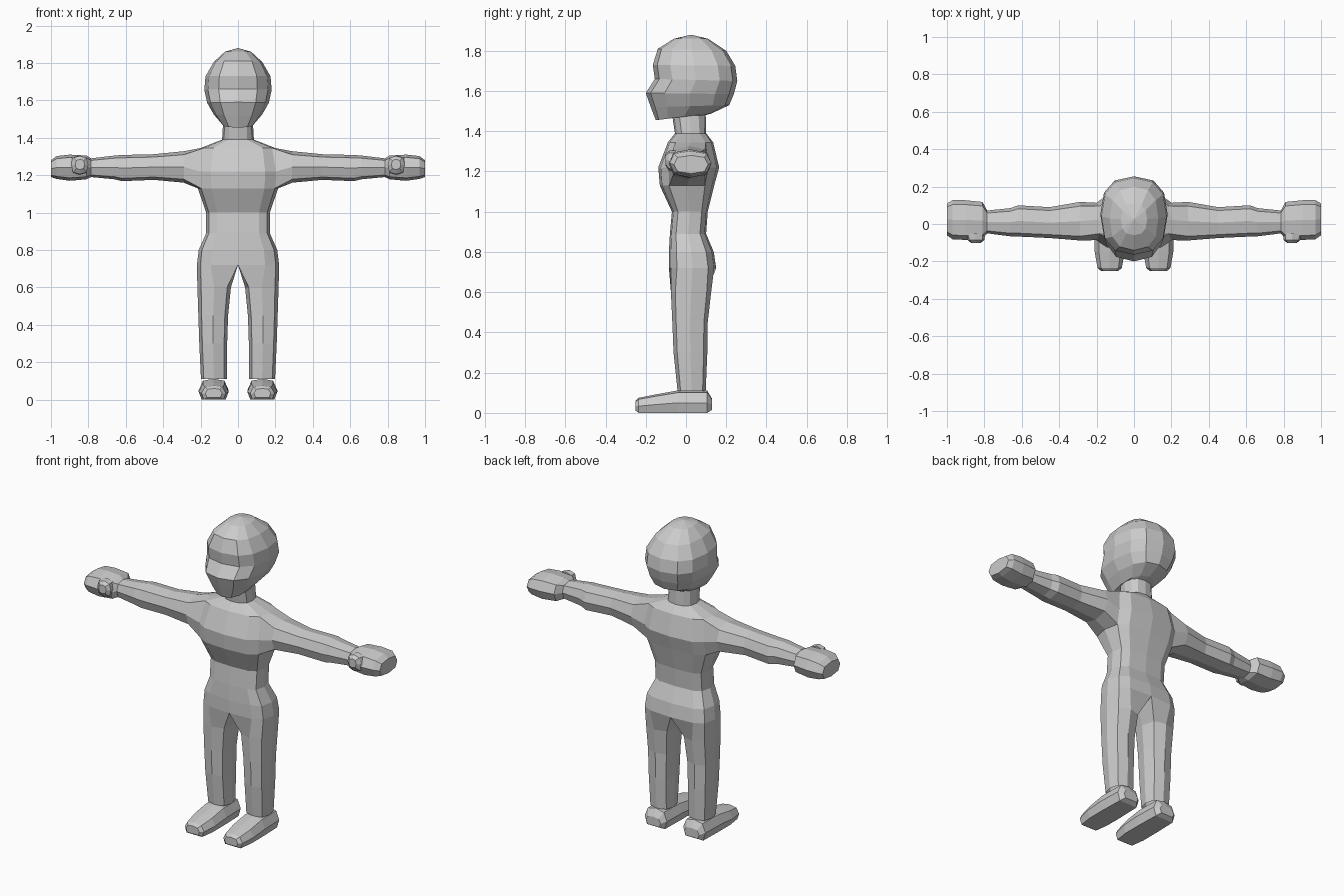
import bpy, bmesh, math

if "Cube" in bpy.data.objects:
    bpy.data.objects.remove(bpy.data.objects["Cube"])

grey = bpy.data.materials.new("light grey")
grey.diffuse_color = (0.6, 0.6, 0.6, 1)
grey.use_nodes = True
grey.node_tree.nodes["Principled BSDF"].inputs["Base Color"].default_value = grey.diffuse_color

# Eight-sided cross-sections, as (u, v) in -1..1
K = 0.78
SQUARE = [(-K, -K), (0, -1), (K, -K), (1, 0), (K, K), (0, 1), (-K, K), (-1, 0)]
SOLE = [(-.8, -1), (0, -1), (.8, -1), (1, -.1), (.72, .8), (0, 1), (-.72, .8), (-1, -.1)]


def section(axis, pos, u0, u1, v0, v1, profile=SQUARE):
    """Cross-section at pos along an axis, fitted into the given bounds."""
    pts = []
    for u, v in profile:
        c = [(u0 + u1) / 2 + u * (u1 - u0) / 2, (v0 + v1) / 2 + v * (v1 - v0) / 2]
        c.insert(axis, pos)
        pts.append(tuple(c))
    return pts


def half_ring(w, yf, yb, zf, zb=None, e=0.6):
    """Right half of a rounded ring, from front centre to back centre."""
    zb = zf if zb is None else zb
    pts = []
    for k in range(7):
        c, s = math.cos(math.pi * k / 6), math.sin(math.pi * k / 6)
        t = (1 - math.copysign(abs(c) ** e, c)) / 2 if k != 3 else 0.5
        x = w * s ** e if 0 < k < 6 else 0
        pts.append((x, yf + (yb - yf) * t, zf + (zb - zf) * t))
    return pts


def add_verts(bm, pts):
    return [bm.verts.new(p) for p in pts]


def bridge(bm, a, b, closed=True):
    n = len(a)
    for i in range(n if closed else n - 1):
        j = (i + 1) % n
        bm.faces.new((a[i], a[j], b[j], b[i]))


def extend(bm, ring, sections):
    """Continue a closed ring through further sections; return the last."""
    for pts in sections:
        nxt = add_verts(bm, pts)
        bridge(bm, ring, nxt)
        ring = nxt
    return ring


def finish(bm, name):
    """Turn the right half into a mirrored, flat-shaded object."""
    bmesh.ops.remove_doubles(bm, verts=bm.verts, dist=1e-4)
    bmesh.ops.recalc_face_normals(bm, faces=bm.faces)
    me = bpy.data.meshes.new(name)
    bm.to_mesh(me)
    bm.free()
    me.materials.append(grey)
    ob = bpy.data.objects.new(name, me)
    bpy.context.collection.objects.link(ob)
    mod = ob.modifiers.new("mirror", "MIRROR")
    mod.use_clip = True
    return ob


def loft(name, sections, cap_start=True):
    bm = bmesh.new()
    first = add_verts(bm, sections[0])
    last = extend(bm, first, sections[1:])
    if cap_start:
        bm.faces.new(first)
    bm.faces.new(last)
    return finish(bm, name)


SHOULDER = (.20, -.09, .135, 1.345)
WRIST = section(0, .785, -.05, .072, 1.19, 1.29)

# Torso with arms and legs growing out of it
bm = bmesh.new()
rows = [add_verts(bm, half_ring(*r)) for r in (
    (.22, -.085, .15, .72), (.21, -.085, .138, .80), (.17, -.08, .10, .89),
    (.17, -.07, .108, 1.0), (.215, -.13, .14, 1.13), (.22, -.138, .165, 1.22),
    SHOULDER)]
for i in range(6):
    for k in range(6):
        if not (i >= 4 and k in (2, 3)):          # opening for the arm
            bm.faces.new((rows[i][k], rows[i][k + 1], rows[i + 1][k + 1], rows[i + 1][k]))
lo, mid, hi = rows[4:]
extend(bm, [lo[2], lo[3], lo[4], mid[4], hi[4], hi[3], hi[2], mid[2]], [
    section(0, .29, -.088, .118, 1.16, 1.328),
    section(0, .45, -.075, .09, 1.175, 1.312),
    section(0, .62, -.067, .10, 1.168, 1.308),
    section(0, .66, -.066, .085, 1.178, 1.305), WRIST])
crotch = bm.verts.new((0, .03, .72))
extend(bm, rows[0] + [crotch], [
    section(2, .60, .038, .217, -.075, .125),
    section(2, .45, .053, .212, -.068, .108),
    section(2, .30, .058, .207, -.062, .106),
    section(2, .11, .06, .198, -.042, .098)])
finish(bm, "torso_arms_and_legs")

# Neck and head
bm = bmesh.new()
rows = [half_ring(*SHOULDER)]
rows += [half_ring(*r, e=.8) for r in (
    (.085, -.055, .10, 1.39, 1.39), (.08, -.068, .098, 1.475, 1.48),
    (.085, -.15, .13, 1.455, 1.49), (.13, -.175, .215, 1.52, 1.53),
    (.165, -.2, .238, 1.59, 1.585), (.18, -.155, .255, 1.66, 1.65),
    (.174, -.165, .245, 1.73, 1.725), (.13, -.14, .2, 1.81, 1.80),
    (.07, -.06, .11, 1.86, 1.86), (0, .025, .025, 1.88, 1.88))]
rows = [add_verts(bm, r) for r in rows]
for a, b in zip(rows, rows[1:]):
    bridge(bm, a, b, closed=False)
finish(bm, "neck_and_head")

# Mitten hands and thumbs
loft("hands", [WRIST,
               section(0, .81, -.08, .118, 1.178, 1.305),
               section(0, .90, -.085, .127, 1.17, 1.31),
               section(0, .97, -.082, .127, 1.18, 1.302),
               section(0, 1.0, -.06, .11, 1.19, 1.28)], cap_start=False)
loft("thumbs", [section(1, -.05, .80, .90, 1.20, 1.305),
                section(1, -.085, .80, .89, 1.205, 1.303),
                section(1, -.102, .82, .87, 1.23, 1.285)])

# Feet, heel to toe
loft("feet", [section(1, y, .13 - w, .13 + w, z0, z1, SOLE) for y, w, z0, z1 in (
    (.13, .05, .015, .07), (.105, .075, 0, .112), (-.04, .08, 0, .112),
    (-.15, .08, 0, .092), (-.235, .065, 0, .075), (-.252, .045, .012, .06))])
